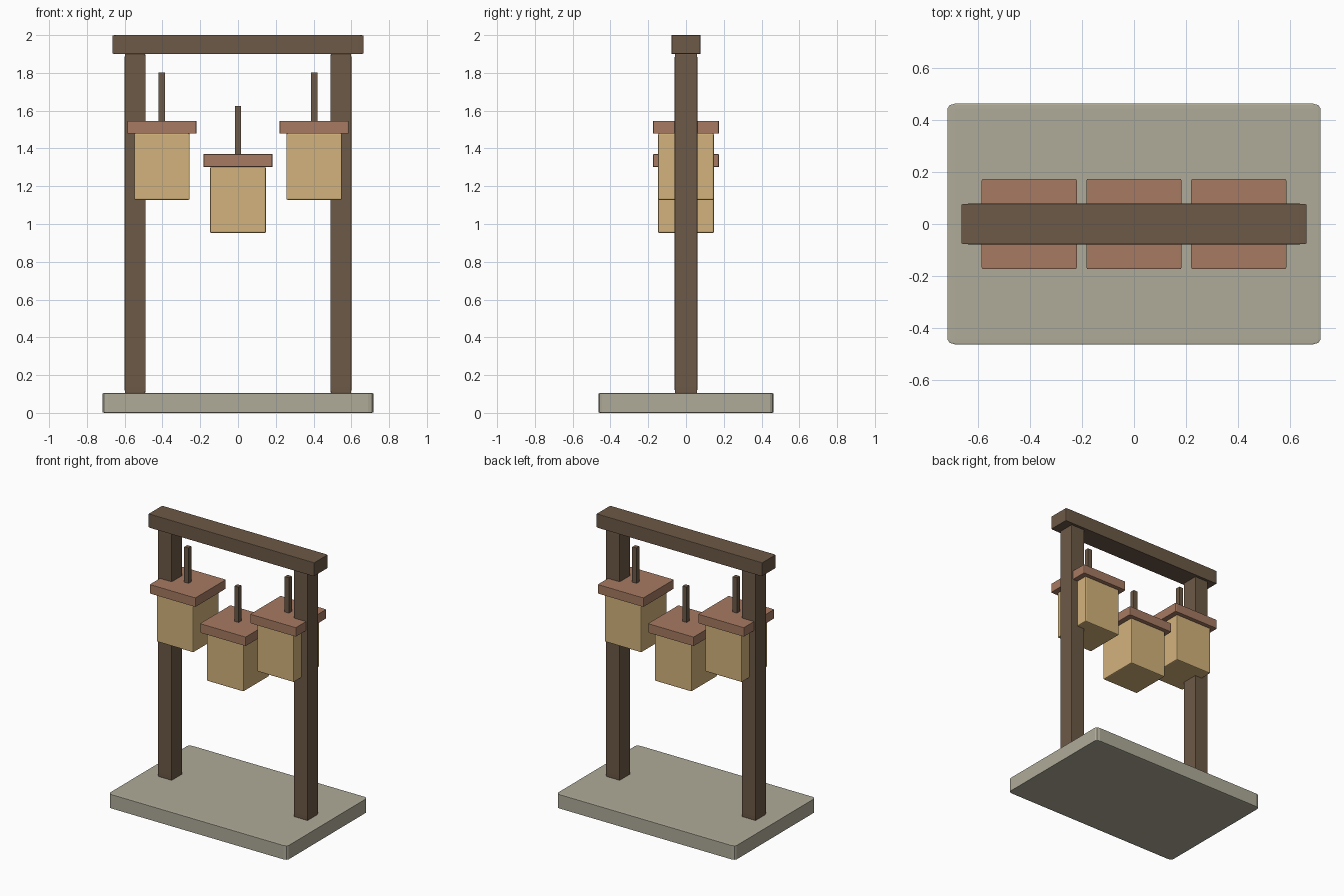
import bpy, bmesh
from mathutils import Vector

if "Cube" in bpy.data.objects:
    bpy.data.objects.remove(bpy.data.objects["Cube"])


def material(name, rgb):
    m = bpy.data.materials.new(name)
    m.diffuse_color = (*rgb, 1)
    m.use_nodes = True
    m.node_tree.nodes["Principled BSDF"].inputs["Base Color"].default_value = m.diffuse_color
    return m


WOOD = material("dark_wood", (0.15, 0.10, 0.063))
STONE = material("stone", (0.43, 0.41, 0.32))
PAPER = material("warm_paper", (0.65, 0.45, 0.20))
CAP = material("clay_cap", (0.38, 0.195, 0.122))


def block(name, x, y, z, mat):
    """Softened unit cube stretched to the given (min, max) ranges."""
    bm = bmesh.new()
    bmesh.ops.create_cube(bm, size=1)
    bmesh.ops.bevel(bm, geom=bm.edges[:], offset=0.02, segments=2,
                    profile=0.5, affect='EDGES')
    bmesh.ops.scale(bm, verts=bm.verts, vec=[r[1] - r[0] for r in (x, y, z)])
    mesh = bpy.data.meshes.new(name)
    bm.to_mesh(mesh)
    bm.free()
    mesh.materials.append(mat)
    ob = bpy.data.objects.new(name, mesh)
    ob.location = Vector([(r[0] + r[1]) / 2 for r in (x, y, z)])
    bpy.context.collection.objects.link(ob)
    return ob


def mid(c, half):
    return (c - half, c + half)


# Base slab and top beam
block("base", mid(0, 0.717), mid(0, 0.463), (0, 0.105), STONE)
block("top_beam", mid(0, 0.664), mid(0, 0.078), (1.9, 2.0), WOOD)

# Posts
for side, s in (("left", -1), ("right", 1)):
    block(side + "_post", mid(s * 0.545, 0.055), mid(0, 0.06), (0.1, 1.905), WOOD)

# Hanging lanterns: body, cap and hanger rod
for side, x, z in (("left", -0.403, 1.128), ("middle", 0, 0.952), ("right", 0.403, 1.128)):
    block(side + "_lantern_body", mid(x, 0.147), mid(0, 0.147), (z, z + 0.352), PAPER)
    block(side + "_lantern_cap", mid(x, 0.183), mid(0, 0.174), (z + 0.35, z + 0.418), CAP)
    block(side + "_hanger", mid(x, 0.017), mid(0, 0.017), (z + 0.41, z + 0.674), WOOD)
